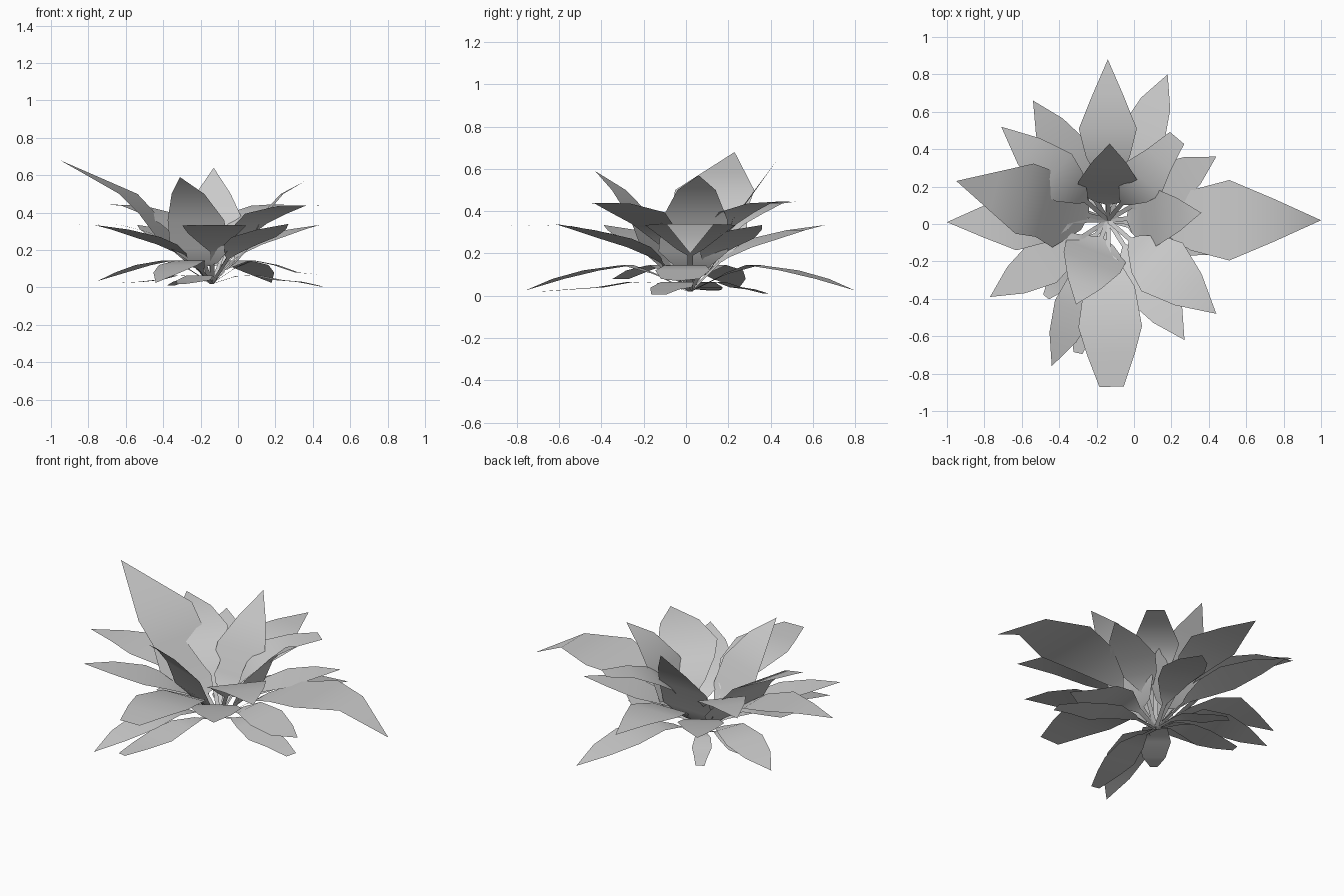
import bpy
import bmesh
from mathutils import Vector

default_cube = bpy.data.objects.get("Cube")
if default_cube:
    bpy.data.objects.remove(default_cube, do_unlink=True)

# One plain grey for the whole plant
grey = bpy.data.materials.new("leaf grey")
grey.use_nodes = True
colour = (0.6, 0.6, 0.6, 1)
grey.diffuse_color = colour
grey.node_tree.nodes["Principled BSDF"].inputs["Base Color"].default_value = colour

ROOT = Vector((-0.14, 0.02, 0.02))
STEM_HALF_WIDTH = 0.012
STEM_SHARE = 0.85  # how far the bare stem runs toward the blade

# Profile rows: fraction of reach, height, fraction of the widest half width
UPRIGHT = [(0.24, 0.13, 0.45), (0.37, 0.21, 1), (0.5, 0.36, 0.95), (0.75, 0.5, 0.55)]
TALL = [(0.15, 0.14, 0.4), (0.3, 0.27, 1), (0.42, 0.39, 0.85), (0.55, 0.5, 0.9), (0.75, 0.58, 0.5)]
RAISED = [(0.24, 0.25, 0.3), (0.36, 0.34, 0.75), (0.5, 0.395, 1), (0.74, 0.437, 0.65)]
LEVEL = [(0.25, 0.22, 0.3), (0.39, 0.295, 0.75), (0.57, 0.335, 1), (0.78, 0.34, 0.53)]
BROAD = [(0.24, 0.22, 0.3), (0.4, 0.29, 0.8), (0.64, 0.33, 1), (0.8, 0.335, 0.76)]
RISING = [(0.25, 0.18, 0.3), (0.38, 0.23, 0.75), (0.55, 0.27, 1), (0.78, 0.31, 0.65)]
DROOPING = [(0.22, 0.105, 0.25), (0.38, 0.145, 0.75), (0.6, 0.12, 1), (0.8, 0.08, 0.7)]
CREEPING = [(0.22, 0.06, 0.3), (0.4, 0.065, 0.8), (0.6, 0.04, 1), (0.8, 0.03, 0.7)]


def build_leaf(name, tip, profile, half_width, blunt=0.0):
    """A thin stem that opens into a blade and closes at the tip."""
    tip = Vector(tip)
    reach = Vector((tip.x - ROOT.x, tip.y - ROOT.y, 0))
    side = Vector((-reach.y, reach.x, 0)).normalized()
    bm = bmesh.new()

    def add_row(point, width):
        if width == 0:
            return [bm.verts.new(point)]
        return [bm.verts.new(point - side * width), bm.verts.new(point + side * width)]

    rows = [add_row(ROOT, STEM_HALF_WIDTH)]
    first_fraction, first_height, _ = profile[0]
    blade_start = ROOT + reach * first_fraction
    blade_start.z = first_height
    rows.append(add_row(ROOT.lerp(blade_start, STEM_SHARE), STEM_HALF_WIDTH))
    for fraction, height, width in profile:
        point = ROOT + reach * fraction
        point.z = height
        rows.append(add_row(point, width * half_width))
    rows.append(add_row(tip, blunt))
    for near, far in zip(rows, rows[1:]):
        bm.faces.new(near + far[::-1])

    # Upper side of every blade faces up
    bm.normal_update()
    for face in bm.faces:
        if face.normal.z < 0:
            face.normal_flip()
        face.smooth = True
    mesh = bpy.data.meshes.new(name)
    bm.to_mesh(mesh)
    bm.free()
    mesh.materials.append(grey)
    leaf = bpy.data.objects.new(name, mesh)
    bpy.context.collection.objects.link(leaf)


# Upright leaves around the heart of the plant
build_leaf("inner_left_leaf", (0.36, 0.06, 0.57), UPRIGHT, 0.165)
build_leaf("inner_back_leaf", (-0.13, 0.43, 0.64), UPRIGHT, 0.17)
build_leaf("inner_front_leaf", (-0.31, -0.43, 0.59), UPRIGHT, 0.17)
build_leaf("inner_right_leaf", (-0.95, 0.23, 0.68), TALL, 0.215)

# Raised diagonal leaves
build_leaf("raised_back_right_leaf", (-0.71, 0.52, 0.445), RAISED, 0.14)
build_leaf("raised_front_left_leaf", (0.44, -0.48, 0.44), RAISED, 0.17)
build_leaf("raised_back_left_leaf", (0.23, 0.46, 0.445), RAISED, 0.13, 0.05)

# Long level leaves
build_leaf("level_back_leaf", (-0.14, 0.88, 0.33), LEVEL, 0.155)
build_leaf("level_front_leaf", (-0.12, -0.87, 0.33), BROAD, 0.17, 0.065)
build_leaf("level_right_leaf", (-1.0, 0.01, 0.33), LEVEL, 0.155)
build_leaf("level_left_leaf", (1.0, 0.02, 0.2), LEVEL, 0.215)

# Shorter rising leaves between them
build_leaf("rising_front_right_leaf", (-0.77, -0.39, 0.335), RISING, 0.13)
build_leaf("rising_front_left_leaf", (0.27, -0.62, 0.34), RISING, 0.14)
build_leaf("rising_back_right_leaf", (-0.54, 0.66, 0.335), RISING, 0.13)
build_leaf("rising_back_left_leaf", (0.44, 0.36, 0.335), RISING, 0.13)

# Drooping leaves near the ground
build_leaf("low_back_leaf", (0.18, 0.8, 0.025), DROOPING, 0.12)
build_leaf("low_front_leaf", (-0.44, -0.76, 0.025), DROOPING, 0.11)
build_leaf("low_right_leaf", (-0.75, 0.25, 0.035), DROOPING, 0.12)
build_leaf("low_left_leaf", (0.43, -0.04, 0.07), DROOPING, 0.13)
build_leaf("low_front_right_leaf", (-0.47, -0.39, 0.08), DROOPING, 0.09, 0.02)

# Small leaves creeping along the ground
build_leaf("small_front_leaf", (-0.3, -0.69, 0.02), CREEPING, 0.09, 0.025)
build_leaf("small_left_leaf", (0.45, -0.13, 0.005), CREEPING, 0.1, 0.035)
build_leaf("small_right_leaf", (-0.62, 0.13, 0.025), CREEPING, 0.09, 0.025)
build_leaf("small_back_leaf", (-0.36, 0.38, 0.01), CREEPING, 0.055, 0.025)
